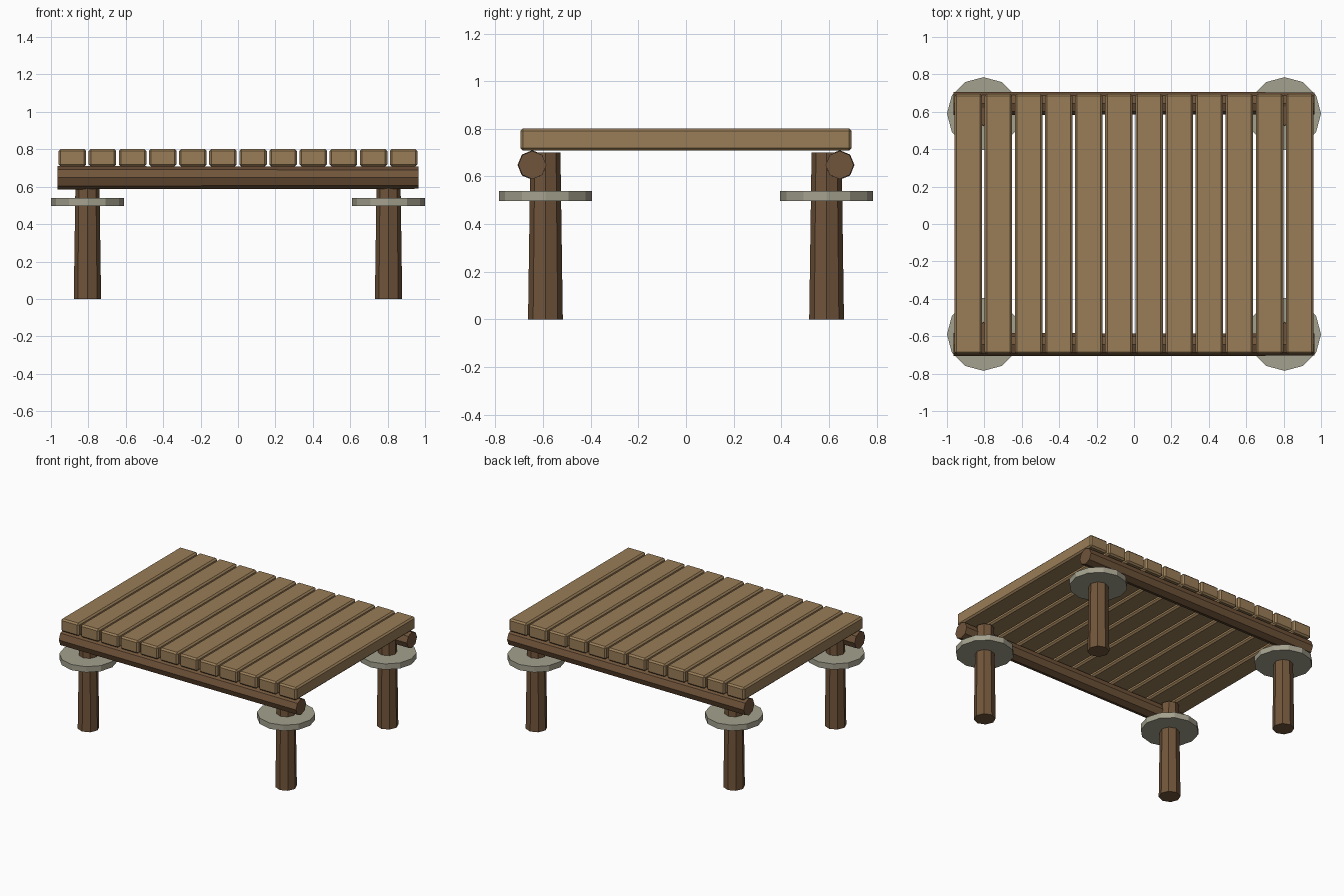
import bpy
from math import pi

cube = bpy.data.objects.get("Cube")
if cube:
    bpy.data.objects.remove(cube, do_unlink=True)


def material(name, rgb):
    mat = bpy.data.materials.new(name)
    mat.use_nodes = True
    mat.diffuse_color = (*rgb, 1)
    mat.node_tree.nodes["Principled BSDF"].inputs["Base Color"].default_value = (*rgb, 1)
    return mat


light_wood = material("light wood", (0.32, 0.205, 0.095))
dark_wood = material("dark wood", (0.165, 0.09, 0.043))
stone = material("pale stone", (0.37, 0.355, 0.27))


def finish(name, mat):
    obj = bpy.context.object
    obj.name = name
    obj.data.materials.append(mat)
    return obj


def log(name, mat, sides, r1, r2, length, location, rotation=(0, 0, 0)):
    bpy.ops.mesh.primitive_cone_add(vertices=sides, radius1=r1, radius2=r2, depth=length,
                                    location=location, rotation=rotation)
    return finish(name, mat)


# Deck planks with bevelled edges
PLANKS, PITCH = 12, 0.161
for i in range(PLANKS):
    x = (i - (PLANKS - 1) / 2) * PITCH
    bpy.ops.mesh.primitive_cube_add(size=1, location=(x, 0, 0.755))
    plank = finish(f"deck_plank_{i + 1}", light_wood)
    plank.scale = (0.147, 1.39, 0.094)
    bpy.ops.object.transform_apply(location=False, rotation=False, scale=True)
    bevel = plank.modifiers.new("Bevel", "BEVEL")
    bevel.width = 0.011
    bevel.segments = 1

for side, sy in (("front", -1), ("back", 1)):
    # Round beam under the plank ends
    log(f"{side}_beam", dark_wood, 8, 0.062, 0.059, 1.93,
        (0, sy * 0.645, 0.648), (0, pi / 2, 0))
    for hand, sx in (("left", 1), ("right", -1)):
        # Tapered leg with a flat stone disc around it
        x, y = sx * 0.805, sy * 0.59
        log(f"{side}_{hand}_leg", dark_wood, 8, 0.073, 0.063, 0.7, (x, y, 0.35))
        log(f"{side}_{hand}_disc", stone, 12, 0.195, 0.195, 0.042, (x, y, 0.519))
